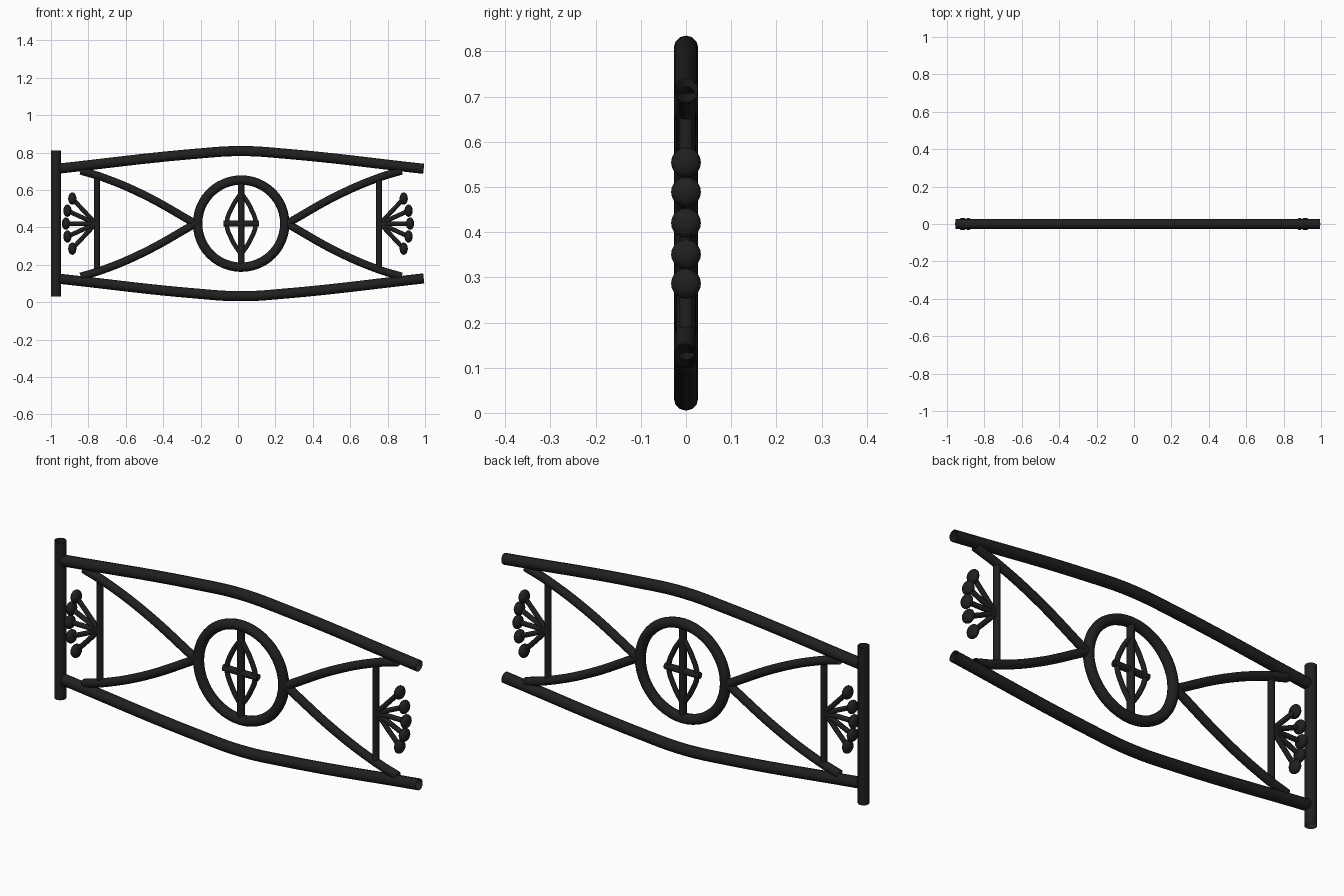
import bpy
import math

cube = bpy.data.objects.get("Cube")
if cube:
    bpy.data.objects.remove(cube, do_unlink=True)

iron = bpy.data.materials.new("black iron")
iron.use_nodes = True
iron.diffuse_color = (0.014, 0.014, 0.014, 1)
iron.node_tree.nodes["Principled BSDF"].inputs["Base Color"].default_value = iron.diffuse_color

MID_X, MID_Z = 0.017, 0.42   # centre of the ring


def finish(obj, name):
    obj.name = name
    obj.data.materials.append(iron)
    for p in obj.data.polygons:
        p.use_smooth = True
    return obj


def tube(name, points, radius):
    """Open-ended round bar through (x, z) points in the y = 0 plane."""
    curve = bpy.data.curves.new(name, "CURVE")
    curve.dimensions = "3D"
    curve.bevel_depth = radius
    curve.bevel_resolution = 4
    curve.resolution_u = 10 if len(points) > 2 else 1
    spline = curve.splines.new("BEZIER")
    spline.bezier_points.add(len(points) - 1)
    for bp, (x, z) in zip(spline.bezier_points, points):
        bp.co = (x, 0, z)
        bp.handle_left_type = bp.handle_right_type = "AUTO"
    temp = bpy.data.objects.new(name + "_path", curve)
    bpy.context.collection.objects.link(temp)
    bpy.context.view_layer.update()
    graph = bpy.context.evaluated_depsgraph_get()
    mesh = bpy.data.meshes.new_from_object(temp.evaluated_get(graph))
    mesh.materials.clear()
    bpy.data.objects.remove(temp, do_unlink=True)
    obj = bpy.data.objects.new(name, mesh)
    bpy.context.collection.objects.link(obj)
    return finish(obj, name)


# Hinge post at the right-hand end
tube("post", [(-0.973, 0.03), (-0.973, 0.81)], 0.027)

# Bowed rails, top and bottom
rail = [(-0.953, 0.295), (-0.22, 0.374), (MID_X, 0.388), (0.25, 0.374), (0.993, 0.293)]
for name, s in (("top_rail", 1), ("bottom_rail", -1)):
    tube(name, [(x, MID_Z + s * h) for x, h in rail], 0.027)

# Central ring
bpy.ops.mesh.primitive_torus_add(
    location=(MID_X, 0, MID_Z), rotation=(math.pi / 2, 0, 0),
    major_radius=0.233, minor_radius=0.025, major_segments=48, minor_segments=12)
finish(bpy.context.object, "ring")

# Ornament inside the ring: cross bars and two bowed bars
tube("ring_upright", [(MID_X, MID_Z - 0.225), (MID_X, MID_Z + 0.225)], 0.018)
tube("ring_crossbar", [(MID_X - 0.095, MID_Z), (MID_X + 0.095, MID_Z)], 0.016)
bow = [(0.0, -0.165), (0.05, -0.085), (0.077, 0), (0.05, 0.085), (0.0, 0.165)]

# Curved braces, end uprights and bud sprays on both sides
brace = [(0.245, 0), (0.523, 0.155), (0.74, 0.247), (0.858, 0.283)]
buds = [(0.886, 0.134), (0.912, 0.069), (0.92, 0), (0.912, -0.069), (0.886, -0.134)]
for side, s in (("left", 1), ("right", -1)):
    tube(side + "_ring_bow", [(MID_X + s * x, MID_Z + z) for x, z in bow], 0.012)
    for level, t in (("upper", 1), ("lower", -1)):
        tube(f"{side}_{level}_brace",
             [(MID_X + s * x, MID_Z + t * z) for x, z in brace], 0.021)
    tube(side + "_upright", [(s * 0.755, MID_Z - 0.24), (s * 0.755, MID_Z + 0.24)], 0.016)
    for i, (x, z) in enumerate(buds, 1):
        tube(f"{side}_stem_{i}", [(s * 0.76, MID_Z), (s * x, MID_Z + z)], 0.012)
        bpy.ops.mesh.primitive_uv_sphere_add(
            segments=16, ring_count=10, location=(s * x, 0, MID_Z + z))
        bud = finish(bpy.context.object, f"{side}_bud_{i}")
        bud.scale = (0.022, 0.033, 0.033)
